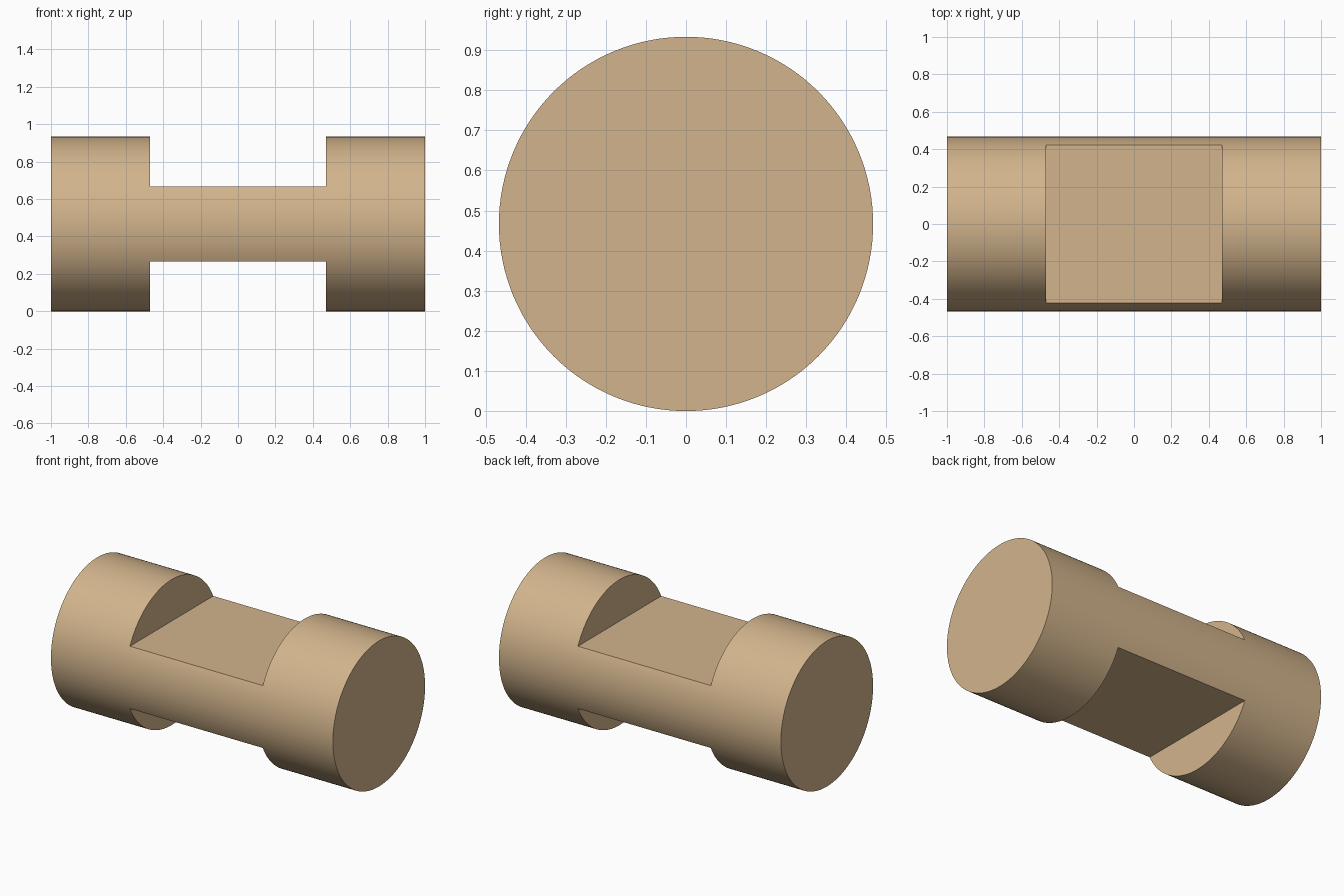
import bpy
from math import pi

if "Cube" in bpy.data.objects:
    bpy.data.objects.remove(bpy.data.objects["Cube"])

R = 0.4667          # bar radius, also height of its axis
FLAT = 0.2          # distance of each flat from the axis
NOTCH = 0.471       # half length of the flats

# Round bar lying along x
bpy.ops.mesh.primitive_cylinder_add(vertices=128, radius=R, depth=2,
                                    location=(0, 0, R), rotation=(0, pi / 2, 0))
bar = bpy.context.object
bar.name = "notched_bar"
bpy.ops.object.transform_apply(location=False, rotation=True, scale=True)

mat = bpy.data.materials.new("tan")
mat.diffuse_color = (0.644, 0.456, 0.262, 1)
mat.use_nodes = True
mat.node_tree.nodes["Principled BSDF"].inputs["Base Color"].default_value = mat.diffuse_color
bar.data.materials.append(mat)


def cut_flat(side):
    """Remove a block above (1) or below (-1) the axis."""
    depth = 0.5
    bpy.ops.mesh.primitive_cube_add(size=1, location=(0, 0, R + side * (FLAT + depth / 2)))
    cutter = bpy.context.object
    cutter.name = "flat_cutter"
    cutter.scale = (2 * NOTCH, 1.2, depth)
    cutter.hide_render = True
    bpy.context.view_layer.update()
    bpy.context.view_layer.objects.active = bar
    mod = bar.modifiers.new("flat", 'BOOLEAN')
    mod.operation = 'DIFFERENCE'
    mod.solver = 'EXACT'
    mod.object = cutter
    bpy.ops.object.modifier_apply(modifier=mod.name)
    bpy.data.objects.remove(cutter, do_unlink=True)


# Matching flats on top and bottom
for side in (1, -1):
    cut_flat(side)

# Smooth round surface with crisp edges
bpy.ops.object.select_all(action='DESELECT')
bar.select_set(True)
bpy.context.view_layer.objects.active = bar
bpy.ops.object.shade_smooth_by_angle(angle=pi / 6)
